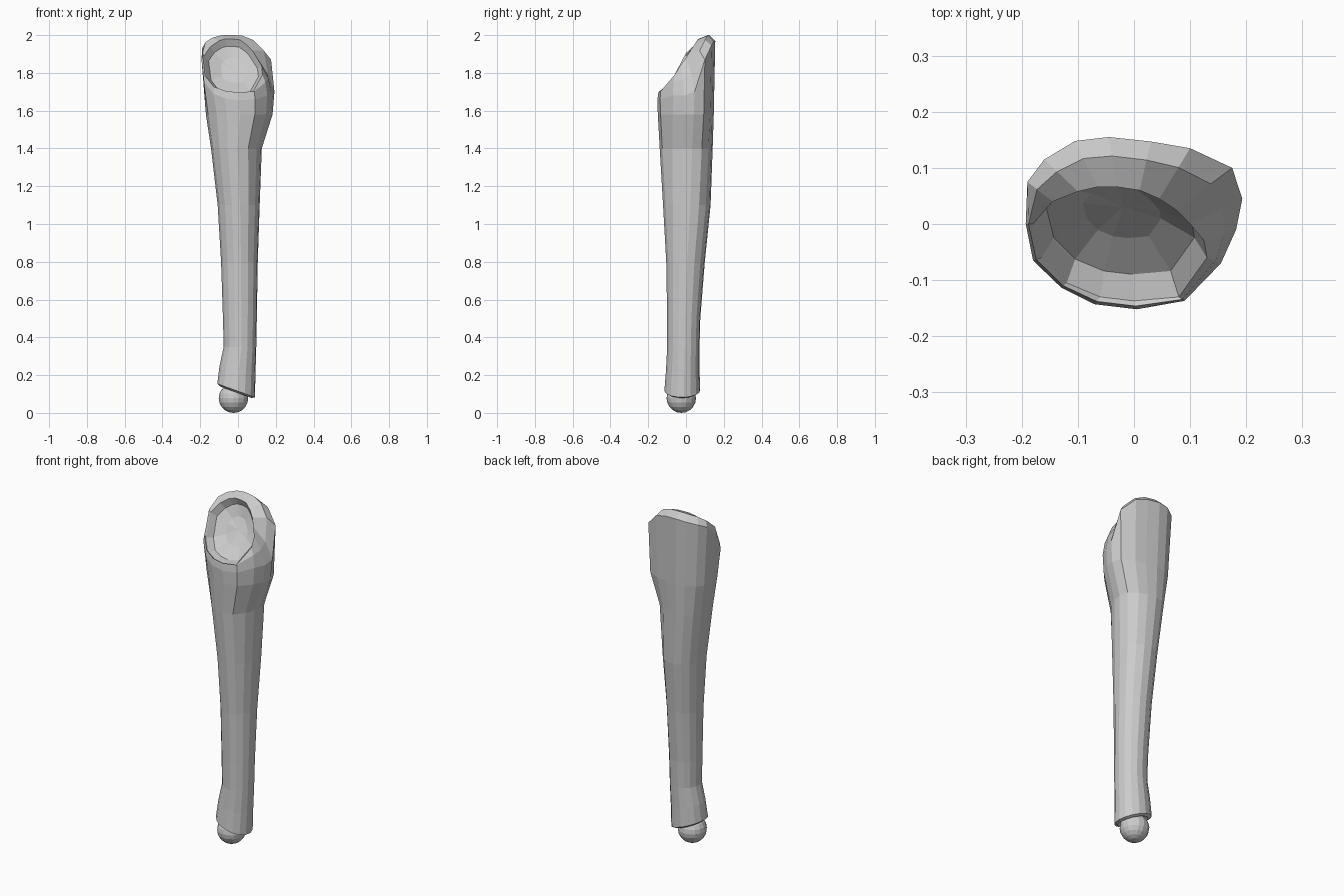
import bpy, bmesh, math
from mathutils import Vector

if "Cube" in bpy.data.objects:
    bpy.data.objects.remove(bpy.data.objects["Cube"])

N = 16
# Outer edge of the shoulder (counter-clockwise from the right side)
outer = [Vector(p) for p in (
    (.193, .045, 1.70), (.175, .10, 1.87), (.10, .135, 1.945), (.03, .147, 1.965),
    (-.045, .155, 1.97), (-.105, .148, 1.965), (-.16, .115, 1.95), (-.19, .075, 1.93),
    (-.193, .0, 1.87), (-.18, -.065, 1.75), (-.13, -.113, 1.69), (-.07, -.143, 1.665),
    (.005, -.152, 1.655), (.09, -.137, 1.66), (.155, -.07, 1.68), (.182, -.01, 1.68))]
# Edge of the slanted socket
rim = [Vector(p) for p in (
    (.10, 0, 1.88), (.075, .025, 1.92), (.045, .045, 1.95), (.01, .06, 1.975),
    (-.03, .066, 1.98), (-.065, .066, 1.98), (-.10, .058, 1.97), (-.145, .04, 1.94),
    (-.18, 0, 1.89), (-.165, -.06, 1.77), (-.12, -.105, 1.71), (-.06, -.13, 1.695),
    (0, -.137, 1.69), (.08, -.13, 1.70), (.13, -.06, 1.79), (.125, -.03, 1.84))]


def section(z, x0, x1, y0, y1, blend, tilt=0.0):
    """Cross-section fitted to bounds, between an ellipse and the shoulder outline."""
    ring = []
    for i, p in enumerate(outer):
        a = math.radians(5 + 360 * i / N)
        u = (1 - blend) * math.cos(a) + blend * p.x / .193
        v = (1 - blend) * math.sin(a) + blend * p.y / .153
        x = (x0 + x1) / 2 + u * (x1 - x0) / 2
        y = (y0 + y1) / 2 + v * (y1 - y0) / 2
        ring.append(Vector((x, y, z + tilt * x)))
    return ring


# Sleeve from the slanted cuff upward
rings = [
    section(.125, -.075, .06, -.085, .045, 0, -.36),
    section(.105, -.09, .072, -.1, .06, 0, -.36),
    section(.115, -.11, .09, -.115, .075, 0, -.36),
    section(.23, -.098, .093, -.106, .072, 0, -.2),
    section(.35, -.076, .097, -.10, .072, 0),
    section(.50, -.08, .10, -.10, .076, 0),
    section(.80, -.09, .105, -.105, .10, 0),
    section(1.10, -.108, .115, -.122, .13, .3),
    section(1.40, -.143, .126, -.14, .14, .7),
    section(1.58, -.17, .183, -.15, .145, 1),
    outer,
]
# Rounded crown between shoulder and socket edge
rings.append([r.lerp(o, .62) + Vector((0, 0, .028)) for o, r in zip(outer, rim)])
rings.append(rim)
# Hollow socket
centre = sum(rim, Vector()) / N
inward = Vector((0, .82, -.57)) * .06
for scale, depth in ((.85, .6), (.45, .95)):
    rings.append([centre + (p - centre) * scale + inward * depth for p in rim])

bm = bmesh.new()
loops = [[bm.verts.new(p) for p in ring] for ring in rings]
for low, high in zip(loops, loops[1:]):
    for i in range(N):
        j = (i + 1) % N
        bm.faces.new((low[i], low[j], high[j], high[i]))
bm.faces.new(loops[0][::-1])
tip = bm.verts.new(centre + inward)
for i in range(N):
    bm.faces.new((loops[-1][i], loops[-1][(i + 1) % N], tip))
mesh = bpy.data.meshes.new("sleeve_arm")
bm.to_mesh(mesh)
bm.free()
bpy.context.collection.objects.link(bpy.data.objects.new("sleeve_arm", mesh))

# Wrist ball
bpy.ops.mesh.primitive_uv_sphere_add(segments=16, ring_count=10, radius=.078,
                                     location=(-.024, -.025, .078))
bpy.context.object.name = "wrist_ball"
